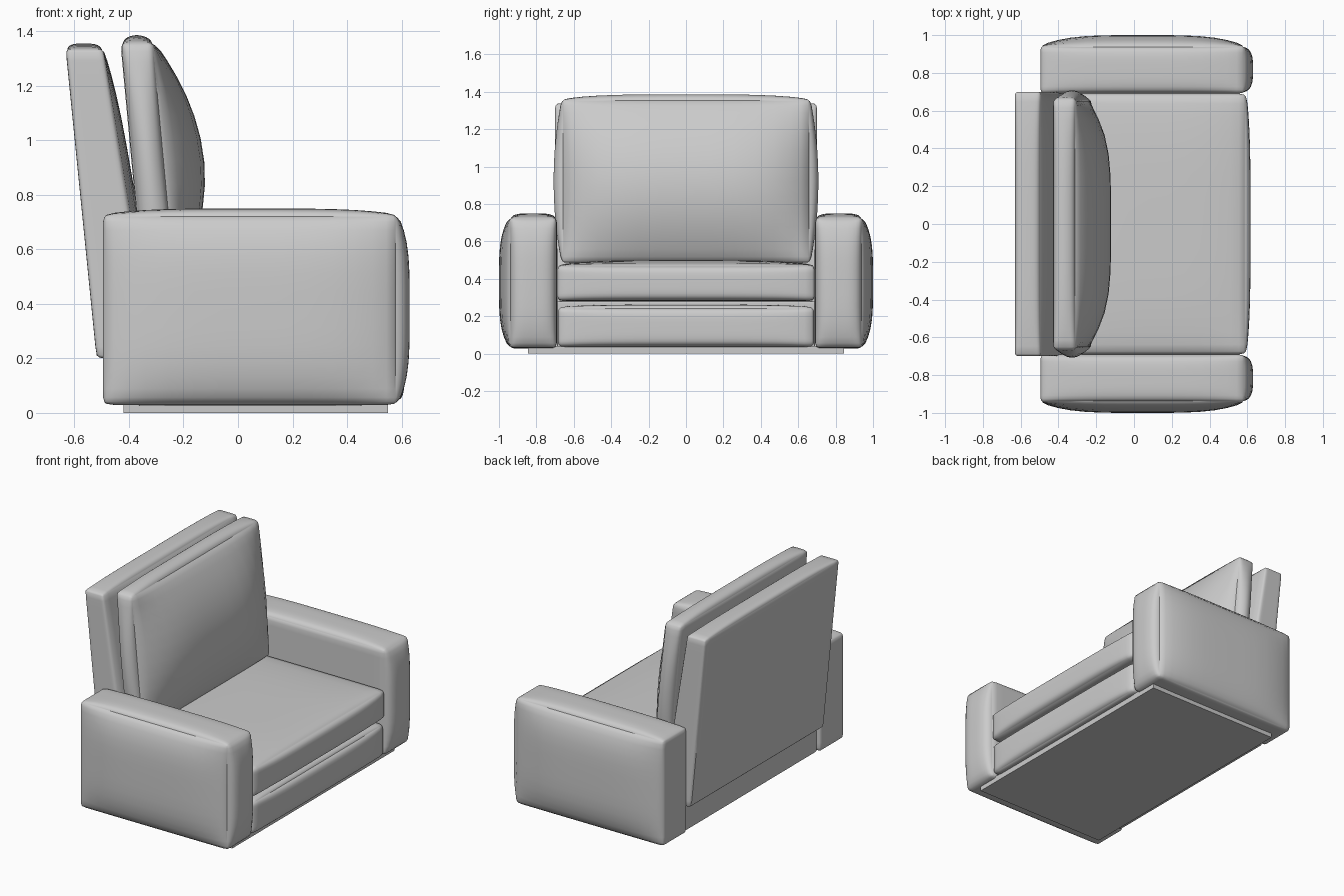
import bpy, bmesh, math
from mathutils import Vector

if "Cube" in bpy.data.objects:
    bpy.data.objects.remove(bpy.data.objects["Cube"])


def padded(name, lo, hi, r, bulge=(0,) * 6, power=(4, 4, 4), deform=None):
    """Rounded box; each face (-x,+x,-y,+y,-z,+z) swells by its bulge amount."""
    lo, hi = Vector(lo), Vector(hi)
    mid, half = (lo + hi) / 2, (hi - lo) / 2
    bm = bmesh.new()
    bmesh.ops.create_cube(bm, size=2)
    bmesh.ops.subdivide_edges(bm, edges=bm.edges[:], cuts=15, use_grid_fill=True)
    for v in bm.verts:
        # crowd the grid lines towards the edges
        u = [math.sin(max(-1, min(1, c)) * math.pi / 2) for c in v.co]
        p = Vector([u[i] * half[i] for i in range(3)])
        core = Vector([max(r - half[i], min(half[i] - r, p[i])) for i in range(3)])
        d = p - core
        if d.length > 1e-7:
            p = core + d.normalized() * r
        for a in range(3):
            w = 1
            for b in range(3):
                if b != a:
                    w *= max(0, 1 - abs(u[b]) ** power[b])
            p[a] += w * (max(0, u[a]) * bulge[2 * a + 1] - max(0, -u[a]) * bulge[2 * a])
        p += mid
        v.co = deform(p) if deform else p
    bmesh.ops.recalc_face_normals(bm, faces=bm.faces[:])
    me = bpy.data.meshes.new(name)
    bm.to_mesh(me)
    bm.free()
    ob = bpy.data.objects.new(name, me)
    bpy.context.collection.objects.link(ob)
    return ob


# Base plate on the floor
bpy.ops.mesh.primitive_cube_add(size=1, location=(0.065, 0, 0.02))
base = bpy.context.object
base.name = "base_plate"
base.scale = (0.97, 1.69, 0.04)

# Arms, mirrored across y
for side, s in (("left", 1), ("right", -1)):
    padded(side + "_arm", (-0.495, 0.69, 0.03), (0.585, 0.945, 0.728), 0.025,
           (0, 0.045, 0, 0.055, 0.003, 0.022),
           deform=lambda p, s=s: Vector((p.x, p.y * s, p.z)))

# Lower body, front panel and seat cushion
padded("body", (-0.47, -0.69, 0.03), (0.5, 0.69, 0.28), 0.006)
padded("front_panel", (0.4, -0.685, 0.035), (0.59, 0.685, 0.25), 0.03,
       (0, 0.02, 0, 0, 0, 0.012))
padded("seat_cushion", (-0.45, -0.69, 0.28), (0.595, 0.69, 0.475), 0.03,
       (0, 0.022, 0, 0, 0, 0.025))

# Leaning back panel, thicker towards the bottom
padded("back_panel", (0, -0.7, 0.2), (0.14, 0.7, 1.335), 0.018,
       (0, 0.025, 0, 0, 0, 0.02),
       deform=lambda p: Vector((-0.499 - 0.1 * p.z + p.x * (1 + 0.43 * (1.32 - p.z)),
                                p.y, p.z)))

# Leaning back cushion with a full front
padded("back_cushion", (0, -0.665, 0.485), (0.125, 0.665, 1.36), 0.025,
       (0, 0.142, 0.043, 0.043, 0, 0.026), (2, 4, 2),
       deform=lambda p: Vector((p.x - 0.305 - 0.093 * p.z, p.y, p.z)))

# Smooth shading
bpy.ops.object.select_all(action='SELECT')
bpy.ops.object.shade_smooth_by_angle(angle=math.radians(35))
